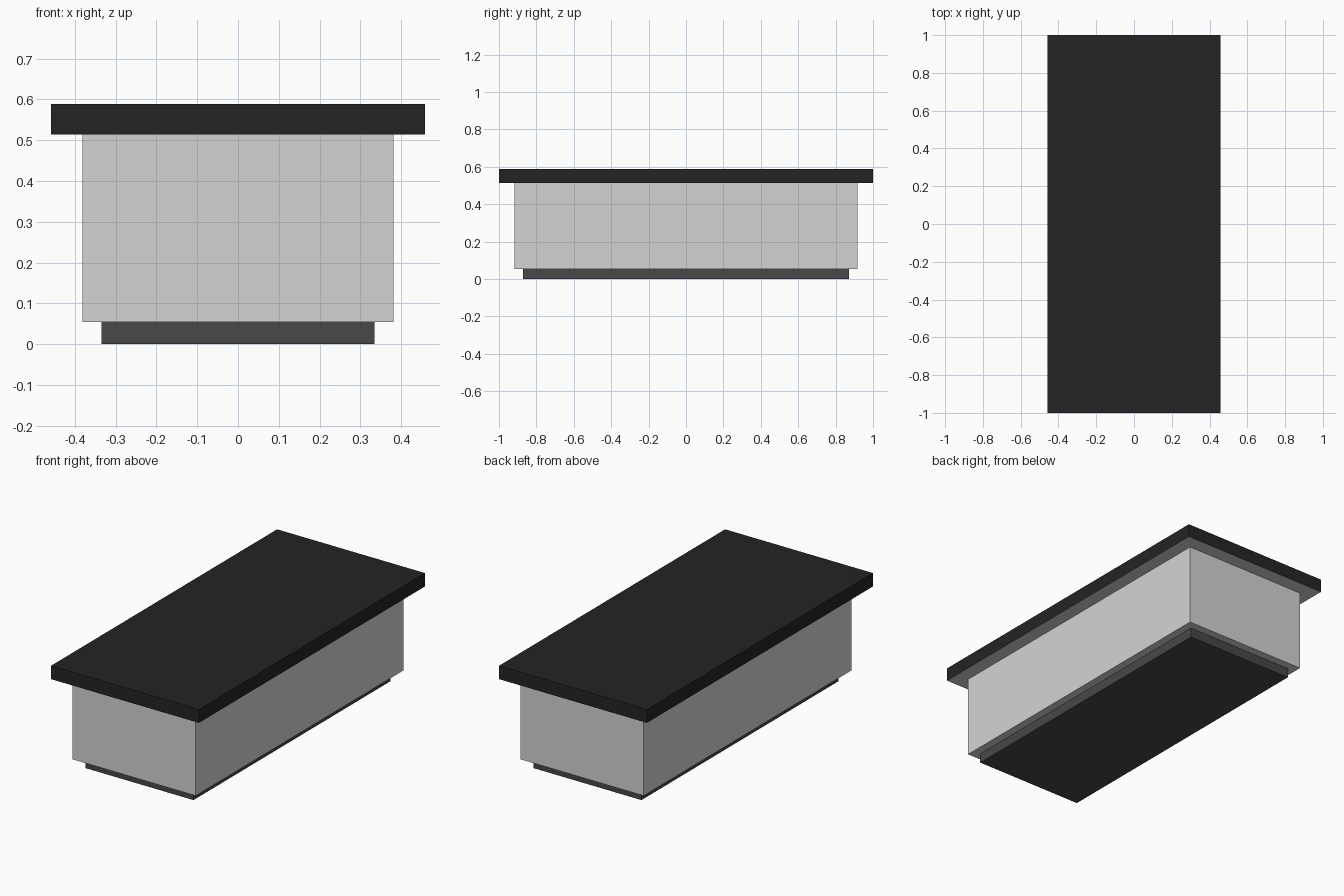
import bpy
import bmesh

if "Cube" in bpy.data.objects:
    bpy.data.objects.remove(bpy.data.objects["Cube"])


def material(name, srgb):
    v = srgb / 255
    lin = ((v + 0.055) / 1.055) ** 2.4
    m = bpy.data.materials.new(name)
    m.diffuse_color = (lin, lin, lin, 1)
    m.use_nodes = True
    m.node_tree.nodes["Principled BSDF"].inputs["Base Color"].default_value = m.diffuse_color
    return m


black = material("black", 36)
light_grey = material("light grey", 212)
dark_grey = material("dark grey", 72)


def box(name, hx, hy, z0, z1, mats, under=0):
    """Box from half sizes and heights; 'under' is the bottom face's material slot."""
    bm = bmesh.new()
    bmesh.ops.create_cube(bm, size=2)
    for v in bm.verts:
        v.co = (v.co.x * hx, v.co.y * hy, z1 if v.co.z > 0 else z0)
    bm.normal_update()
    for f in bm.faces:
        f.material_index = under if f.normal.z < -0.5 else 0
    me = bpy.data.meshes.new(name)
    bm.to_mesh(me)
    bm.free()
    for m in mats:
        me.materials.append(m)
    bpy.context.collection.objects.link(bpy.data.objects.new(name, me))


# Recessed plinth, cabinet body, overhanging top with a light underside
box("plinth", 0.335, 0.872, 0, 0.054, [dark_grey])
box("body", 0.381, 0.918, 0.054, 0.514, [light_grey])
box("countertop", 0.458, 1.0, 0.514, 0.589, [black, light_grey], under=1)
